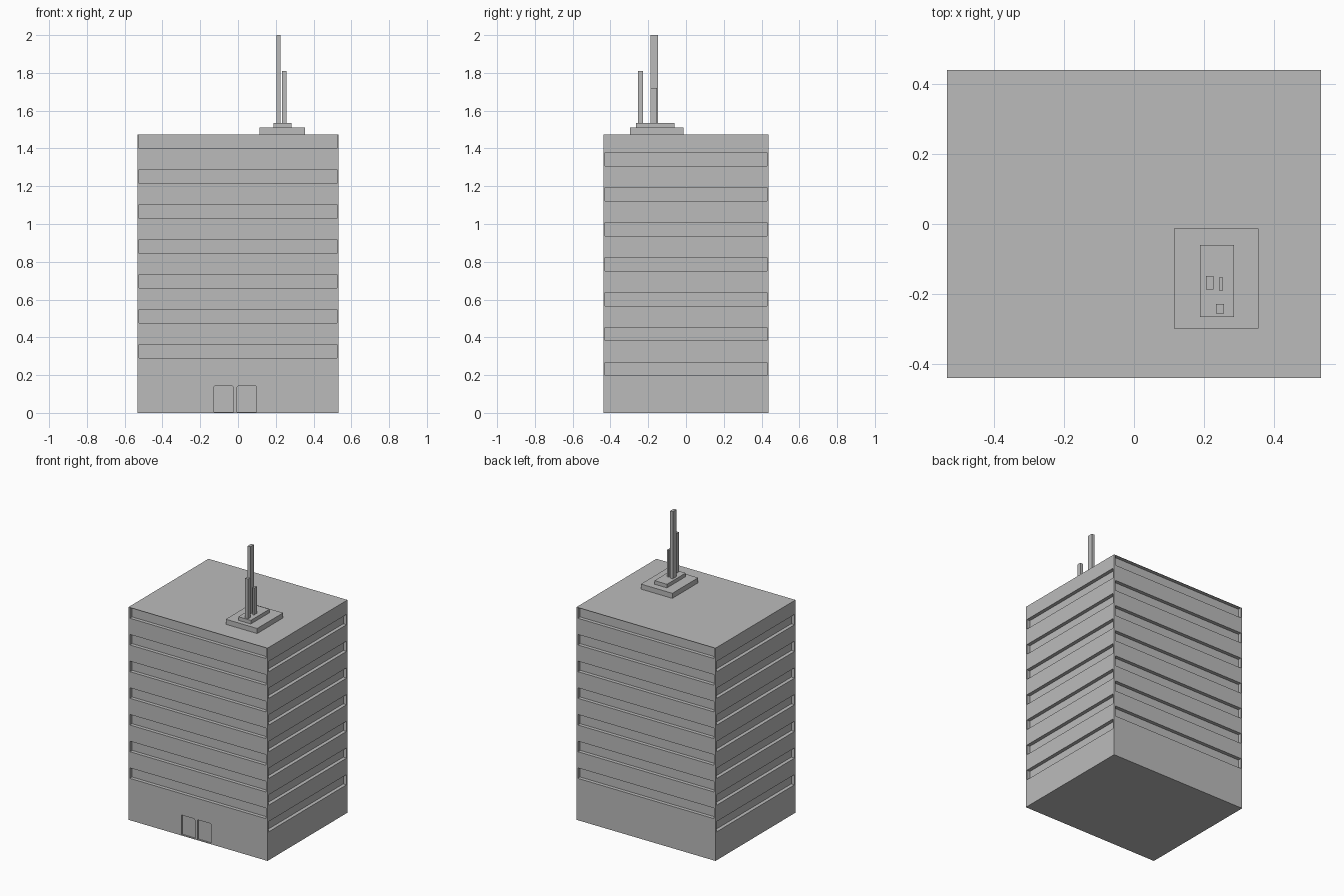
import bpy
import bmesh
from mathutils import Matrix, Vector

default = bpy.data.objects.get("Cube")
if default:
    bpy.data.objects.remove(default, do_unlink=True)

grey = bpy.data.materials.new("concrete_grey")
grey.use_nodes = True
colour = (0.5, 0.5, 0.5, 1)
grey.diffuse_color = colour
grey.node_tree.nodes["Principled BSDF"].inputs["Base Color"].default_value = colour


def add_box(bm, low, high):
    """Add a box between two corners and return its vertices."""
    low, high = Vector(low), Vector(high)
    matrix = Matrix.Translation((low + high) / 2) @ Matrix.Diagonal((*(high - low), 1))
    return bmesh.ops.create_cube(bm, size=1, matrix=matrix)["verts"]


def finish(bm, name):
    mesh = bpy.data.meshes.new(name)
    bm.to_mesh(mesh)
    bm.free()
    mesh.materials.append(grey)
    obj = bpy.data.objects.new(name, mesh)
    bpy.context.collection.objects.link(obj)
    return obj


def box(name, low, high):
    bm = bmesh.new()
    add_box(bm, low, high)
    return finish(bm, name)


W, D, H = 0.533, 0.438, 1.475   # half width, half depth, height
RECESS, OUT, EDGE = 0.025, 0.05, 0.01
FLOORS, STEP = 7, 0.185

# Tower block
tower = box("tower", (-W, -D, 0), (W, D, H))

# Window bands: front and back at one level, the sides half a floor lower
cut = bmesh.new()
for floor in range(FLOORS):
    z = 0.29 + floor * STEP
    zs = 0.197 + floor * STEP
    for s in (-1, 1):
        y0, y1 = sorted((s * (D - RECESS), s * (D + OUT)))
        add_box(cut, (EDGE - W, y0, z), (W - EDGE, y1, z + 0.073))
        x0, x1 = sorted((s * (W - RECESS), s * (W + OUT)))
        add_box(cut, (x0, EDGE - D, zs), (x1, D - EDGE, zs + 0.071))

# Pair of entrance doors with softened top corners
for x in (-0.128, -0.004):
    verts = add_box(cut, (x, -D - OUT, 0.004), (x + 0.103, 0.012 - D, 0.142))
    top = [e for e in {e for v in verts for e in v.link_edges}
           if all(v.co.z > 0.1 for v in e.verts)
           and abs(e.verts[0].co.x - e.verts[1].co.x) < 0.001]
    bmesh.ops.bevel(cut, geom=top, offset=0.006, segments=2, profile=0.5,
                    affect='EDGES')

cutter = finish(cut, "recess_cutter")
cutter.hide_render = True
mod = tower.modifiers.new("recesses", 'BOOLEAN')
mod.operation = 'DIFFERENCE'
mod.solver = 'EXACT'
mod.object = cutter
bpy.context.view_layer.objects.active = tower
bpy.ops.object.modifier_apply(modifier=mod.name)
bpy.data.objects.remove(cutter, do_unlink=True)

# Stepped roof base and masts
box("roof_base", (0.114, -0.297, H), (0.355, -0.013, 1.51))
box("mast_plinth", (0.188, -0.265, 1.51), (0.284, -0.06, 1.535))
box("tall_mast", (0.205, -0.187, 1.535), (0.226, -0.148, 2.0))
box("short_mast", (0.242, -0.189, 1.535), (0.254, -0.153, 1.72))
box("middle_mast", (0.233, -0.255, 1.535), (0.256, -0.228, 1.81))
